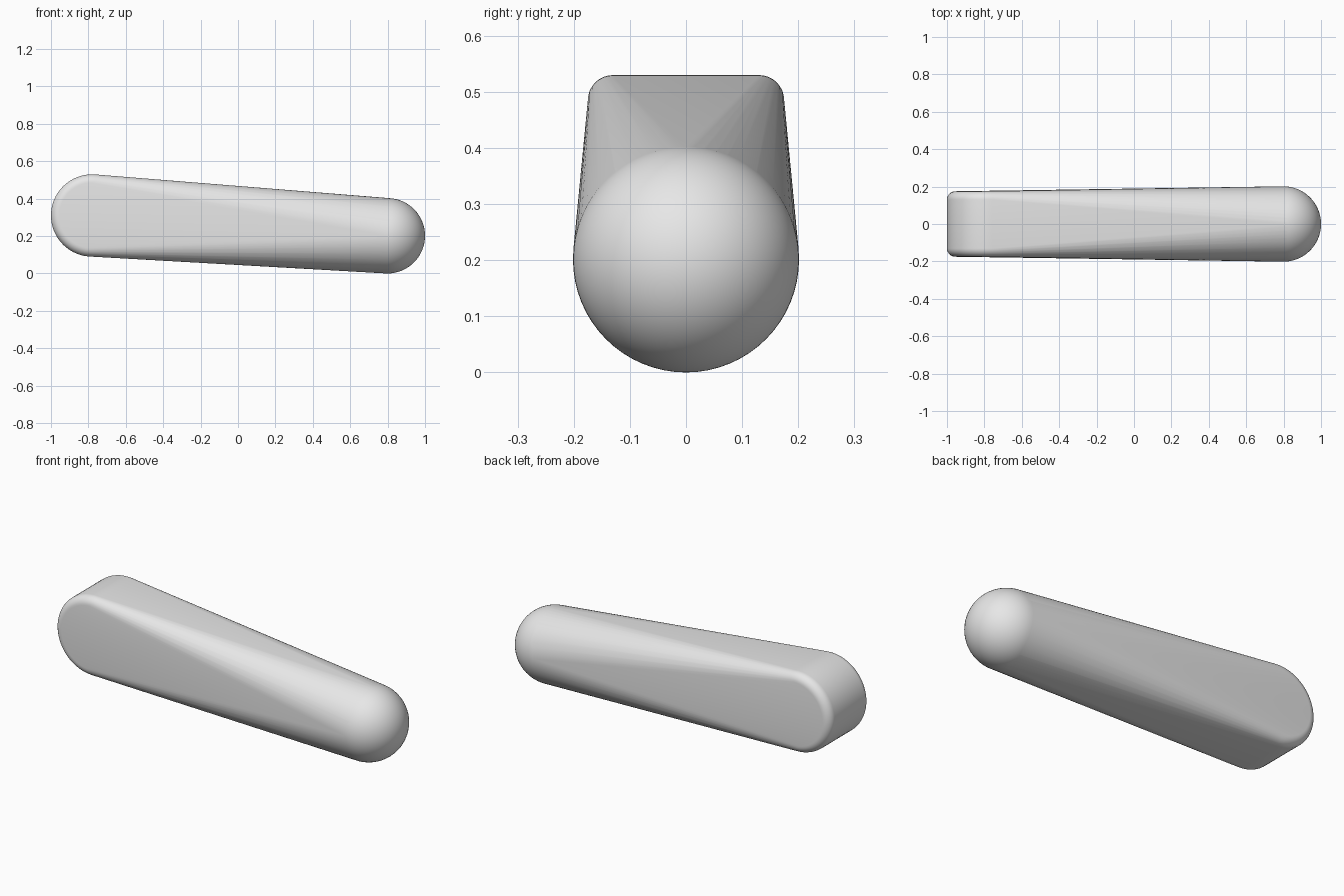
import bpy
import bmesh
from math import sin, cos, pi, radians
from mathutils import Matrix

default = bpy.data.objects.get("Cube")
if default:
    bpy.data.objects.remove(default, do_unlink=True)

# Material
grey = bpy.data.materials.new("light_grey")
grey.use_nodes = True
colour = (0.8, 0.8, 0.8, 1)
grey.diffuse_color = colour
grey.node_tree.nodes["Principled BSDF"].inputs["Base Color"].default_value = colour

bm = bmesh.new()

# Ball end
BALL_R = 0.2015
bmesh.ops.create_uvsphere(bm, u_segments=64, v_segments=32, radius=BALL_R,
                          matrix=Matrix.Translation((1 - BALL_R, 0, BALL_R)))

# Disc end: wheel across y with filleted rims
DISC_R, HALF_W, FILLET = 0.22, 0.175, 0.045
SEGMENTS, STEPS = 64, 8
for side in (-1, 1):
    for step in range(STEPS + 1):
        a = step / STEPS * pi / 2
        r = DISC_R - FILLET + FILLET * sin(a)
        y = side * (HALF_W - FILLET + FILLET * cos(a))
        for i in range(SEGMENTS):
            t = 2 * pi * i / SEGMENTS
            bm.verts.new((DISC_R - 1 + r * cos(t), y, 0.31 + r * sin(t)))

# Skin stretched over both ends
bmesh.ops.delete(bm, geom=list(bm.faces), context='FACES_ONLY')
bmesh.ops.delete(bm, geom=list(bm.edges), context='EDGES_FACES')
hull = bmesh.ops.convex_hull(bm, input=list(bm.verts), use_existing_faces=False)
loose = [v for v in bm.verts if not v.link_faces]
bmesh.ops.delete(bm, geom=loose, context='VERTS')
bmesh.ops.recalc_face_normals(bm, faces=list(bm.faces))

mesh = bpy.data.meshes.new("tapered_bar")
bm.to_mesh(mesh)
bm.free()
mesh.materials.append(grey)
bar = bpy.data.objects.new("tapered_bar", mesh)
bpy.context.collection.objects.link(bar)

bpy.ops.object.select_all(action='DESELECT')
bar.select_set(True)
bpy.context.view_layer.objects.active = bar
bpy.ops.object.shade_smooth_by_angle(angle=radians(30))
